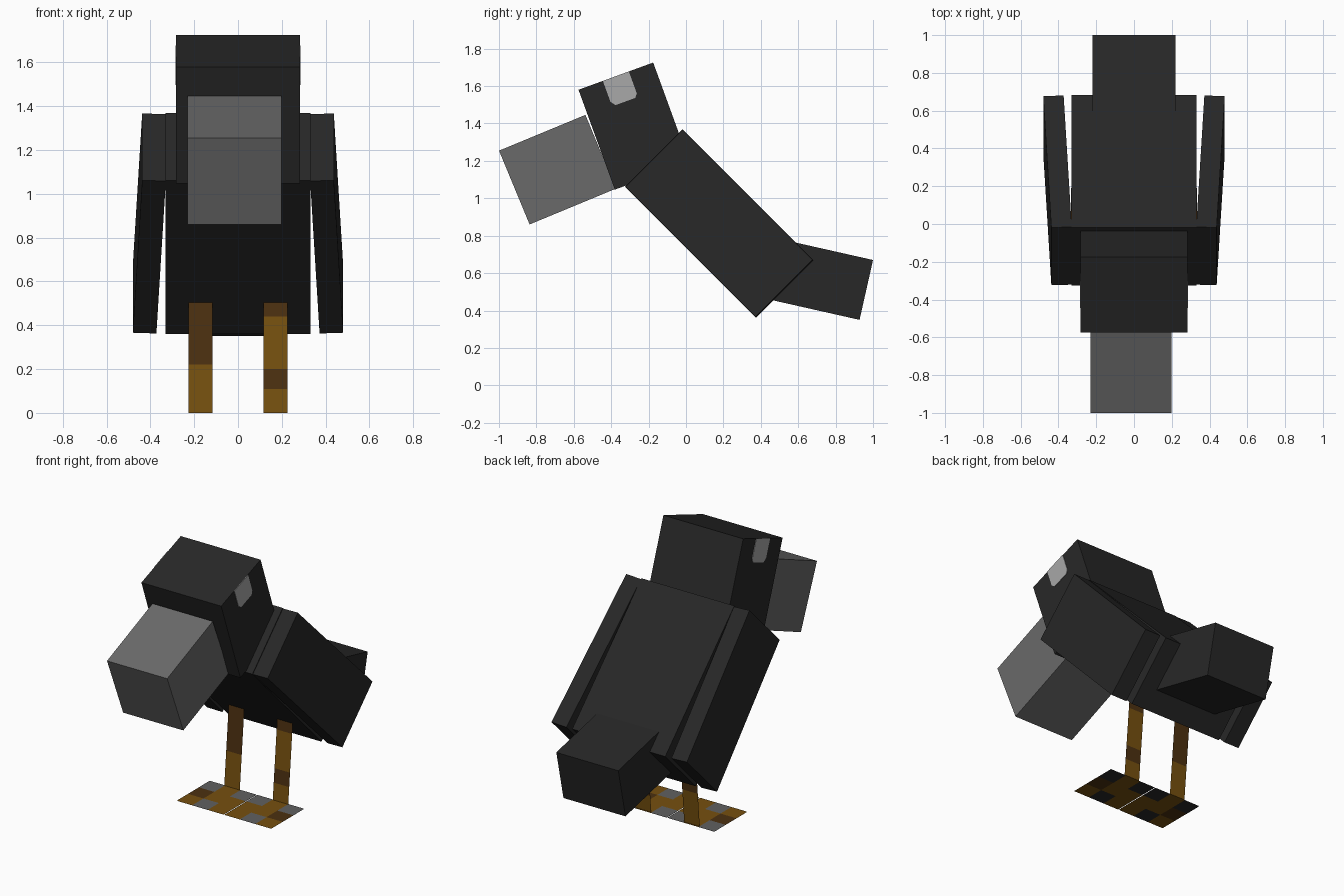
import bpy, bmesh
from math import radians
from mathutils import Matrix, Vector

if "Cube" in bpy.data.objects:
    bpy.data.objects.remove(bpy.data.objects["Cube"], do_unlink=True)


def material(name, hex_colour):
    def linear(c):
        c /= 255
        return c / 12.92 if c <= 0.04045 else ((c + 0.055) / 1.055) ** 2.4
    rgba = [linear(int(hex_colour[i:i + 2], 16)) for i in (0, 2, 4)] + [1.0]
    m = bpy.data.materials.new(name)
    m.use_nodes = True
    m.diffuse_color = rgba
    m.node_tree.nodes["Principled BSDF"].inputs["Base Color"].default_value = rgba
    return m


FEATHER = material("black_feather", "272727")
BEAK = material("beak_grey", "6A6A6A")
EYE = material("eye_pale_grey", "A8A8A8")
ORANGE = material("leg_ochre", "76500F")
BROWN = material("leg_dark_brown", "4C3010")
WEB = material("web_grey", "606060")


def finish(name, bm, mats, matrix=Matrix()):
    mesh = bpy.data.meshes.new(name)
    bm.to_mesh(mesh)
    bm.free()
    obj = bpy.data.objects.new(name, mesh)
    obj.matrix_world = matrix
    for m in mats:
        mesh.materials.append(m)
    bpy.context.collection.objects.link(obj)
    return obj


def frame(centre, tilt, splay=0):
    return (Matrix.Translation(centre) @ Matrix.Rotation(radians(tilt), 4, "X")
            @ Matrix.Rotation(radians(splay), 4, "Z"))


def box(name, centre, size, tilt, mat, splay=0):
    bm = bmesh.new()
    bmesh.ops.create_cube(bm, size=1)
    bmesh.ops.scale(bm, vec=size, verts=bm.verts)
    return finish(name, bm, [mat], frame(centre, tilt, splay))


def quad(bm, corners, index):
    face = bm.faces.new([bm.verts.new(c) for c in corners])
    face.material_index = index


# Body, head, beak and tail
HEAD = (0, -0.278, 1.386)
box("body", (0, 0.178, 0.865), (0.66, 0.99, 0.435), -45, FEATHER)
box("head", HEAD, (0.566, 0.425, 0.568), 20, FEATHER)
box("beak", (-0.016, -0.687, 1.153), (0.427, 0.50, 0.427), 22.5, BEAK)
box("tail", (0, 0.72, 0.565), (0.44, 0.50, 0.328), -12.7, FEATHER)

# Foot cells, front row first, from inner to outer: 0 ochre, 1 brown, 2 web
FOOT = [(0, 2, 0), (0, 0, 1), (2, 0, 2)]
CELL = 0.11
# Leg bands per side: (bottom, top, material)
BANDS = {1: [(0, 0.11, 0), (0.11, 0.2, 1), (0.2, 0.44, 0), (0.44, 0.56, 1)],
         -1: [(0, 0.22, 0), (0.22, 0.56, 1)]}

for side, label in ((1, "left"), (-1, "right")):
    # Splayed wing
    box(label + "_wing", (side * 0.405, 0.178, 0.865), (0.108, 0.985, 0.432),
        -45, FEATHER, splay=-2.5 * side)

    # Eye plate with clipped lower corners, reaching the top edge of the head
    bm = bmesh.new()
    outline = [(-0.074, 0.284), (0.074, 0.284), (0.074, 0.16), (0.058, 0.139),
               (-0.055, 0.139), (-0.074, 0.165)]
    face = bm.faces.new([bm.verts.new((side * 0.281, y, z)) for y, z in outline])
    out = bmesh.ops.extrude_face_region(bm, geom=[face])
    bmesh.ops.translate(bm, vec=Vector((side * 0.005, 0, 0)),
                        verts=[v for v in out["geom"] if isinstance(v, bmesh.types.BMVert)])
    bmesh.ops.recalc_face_normals(bm, faces=bm.faces)
    finish(label + "_eye", bm, [EYE], frame(HEAD, 20))

    # Flat banded leg leaning slightly back
    bm = bmesh.new()
    x0, x1 = side * 0.172 - 0.055, side * 0.172 + 0.055
    for z0, z1, index in BANDS[side]:
        y0, y1 = 0.185 + 0.09 * z0, 0.185 + 0.09 * z1
        quad(bm, [(x0, y0, z0), (x1, y0, z0), (x1, y1, z1), (x0, y1, z1)], index)
    finish(label + "_leg", bm, [ORANGE, BROWN])

    # Flat foot: patterned upper skin over a matching sole with dark webs
    for part, z, web in (("foot", 0.003, WEB), ("sole", 0.0, FEATHER)):
        bm = bmesh.new()
        for row, cells in enumerate(FOOT):
            for col, index in enumerate(cells):
                a, b = sorted(side * (0.004 + CELL * (col + k)) for k in (0, 1))
                y0 = -0.14 + CELL * row
                corners = [(a, y0, z), (b, y0, z), (b, y0 + CELL, z), (a, y0 + CELL, z)]
                quad(bm, corners if part == "foot" else corners[::-1], index)
        finish(label + "_" + part, bm, [ORANGE, BROWN, web])
